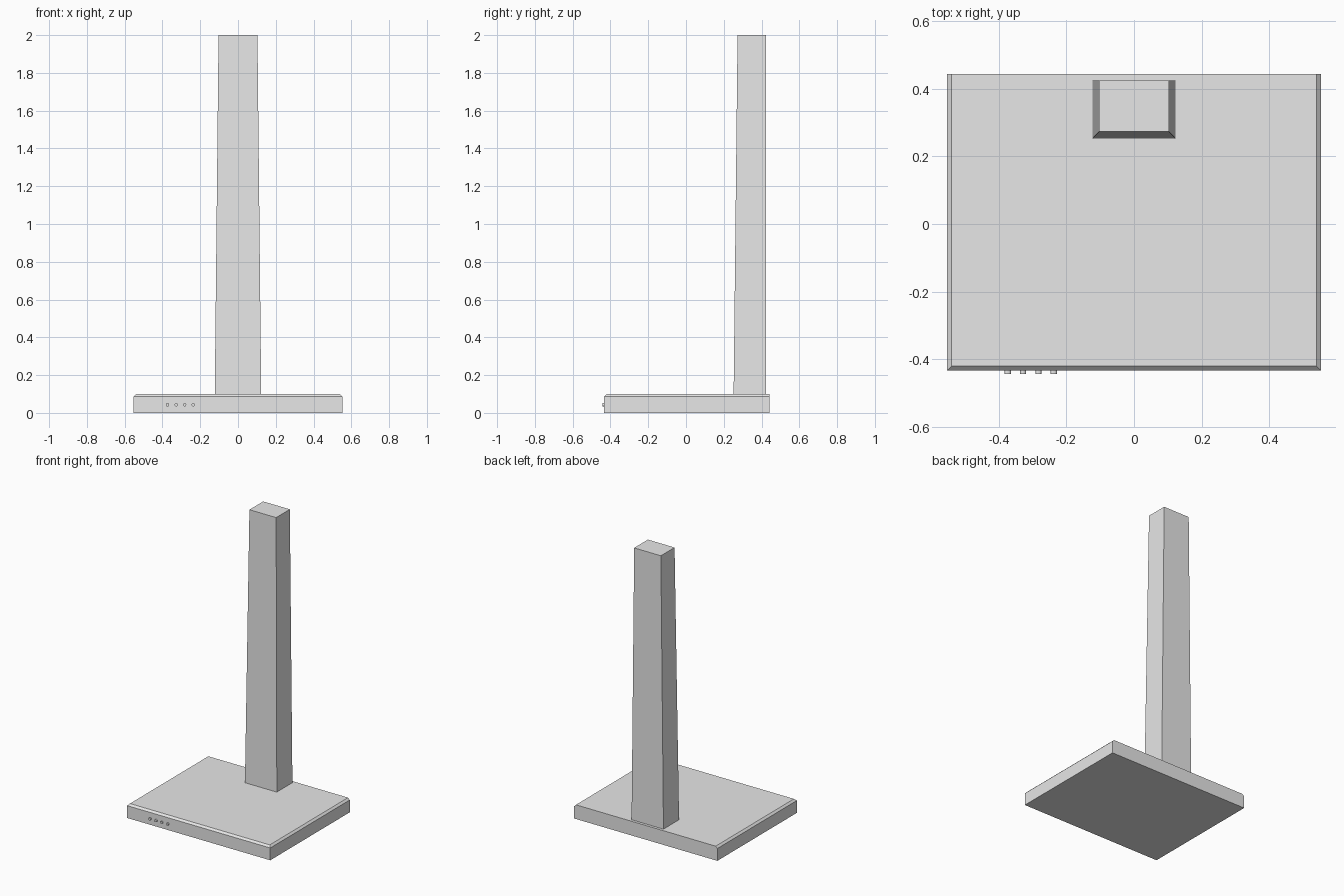
import bpy
import bmesh
from math import radians
from mathutils import Matrix

default = bpy.data.objects.get("Cube")
if default:
    bpy.data.objects.remove(default)

GREY = (0.8, 0.8, 0.8, 1.0)
grey = bpy.data.materials.new("plain grey")
grey.use_nodes = True
grey.diffuse_color = GREY
grey.node_tree.nodes["Principled BSDF"].inputs["Base Color"].default_value = GREY


def add_object(name, bm):
    bmesh.ops.recalc_face_normals(bm, faces=bm.faces[:])
    mesh = bpy.data.meshes.new(name)
    bm.to_mesh(mesh)
    bm.free()
    mesh.materials.append(grey)
    obj = bpy.data.objects.new(name, mesh)
    bpy.context.collection.objects.link(obj)
    return obj


def tapered_box(low, high):
    """Box between two rectangles, each (half width, front y, back y, z)."""
    bm = bmesh.new()
    rings = [[bm.verts.new(p) for p in
              ((-w, front, z), (w, front, z), (w, back, z), (-w, back, z))]
             for w, front, back, z in (low, high)]
    bm.faces.new(rings[0][::-1])
    bm.faces.new(rings[1])
    for i in range(4):
        j = (i + 1) % 4
        bm.faces.new((rings[0][i], rings[0][j], rings[1][j], rings[1][i]))
    return bm


# Base slab, chamfered along the top at the front and sides
FRONT, BACK, TOP = -0.433, 0.443, 0.099
bm = tapered_box((0.552, FRONT, BACK, 0), (0.552, FRONT, BACK, TOP))
rim = [e for e in bm.edges
       if all(v.co.z > 0.05 for v in e.verts)
       and not all(v.co.y > 0 for v in e.verts)]
bmesh.ops.bevel(bm, geom=rim, offset=0.013, segments=1, affect='EDGES')
add_object("base", bm)

# Post tapering on three sides, with an upright back
add_object("post", tapered_box((0.123, 0.252, 0.424, TOP - 0.005),
                               (0.103, 0.273, 0.424, 2.0)))

# Row of small round buttons on the front edge
for i in range(4):
    bm = bmesh.new()
    place = (Matrix.Translation((-0.373 + i * 0.0453, FRONT, 0.043))
             @ Matrix.Rotation(radians(90), 4, 'X'))
    bmesh.ops.create_cone(bm, cap_ends=True, segments=12, radius1=0.009,
                          radius2=0.009, depth=0.02, matrix=place)
    add_object(f"button_{i + 1}", bm)
